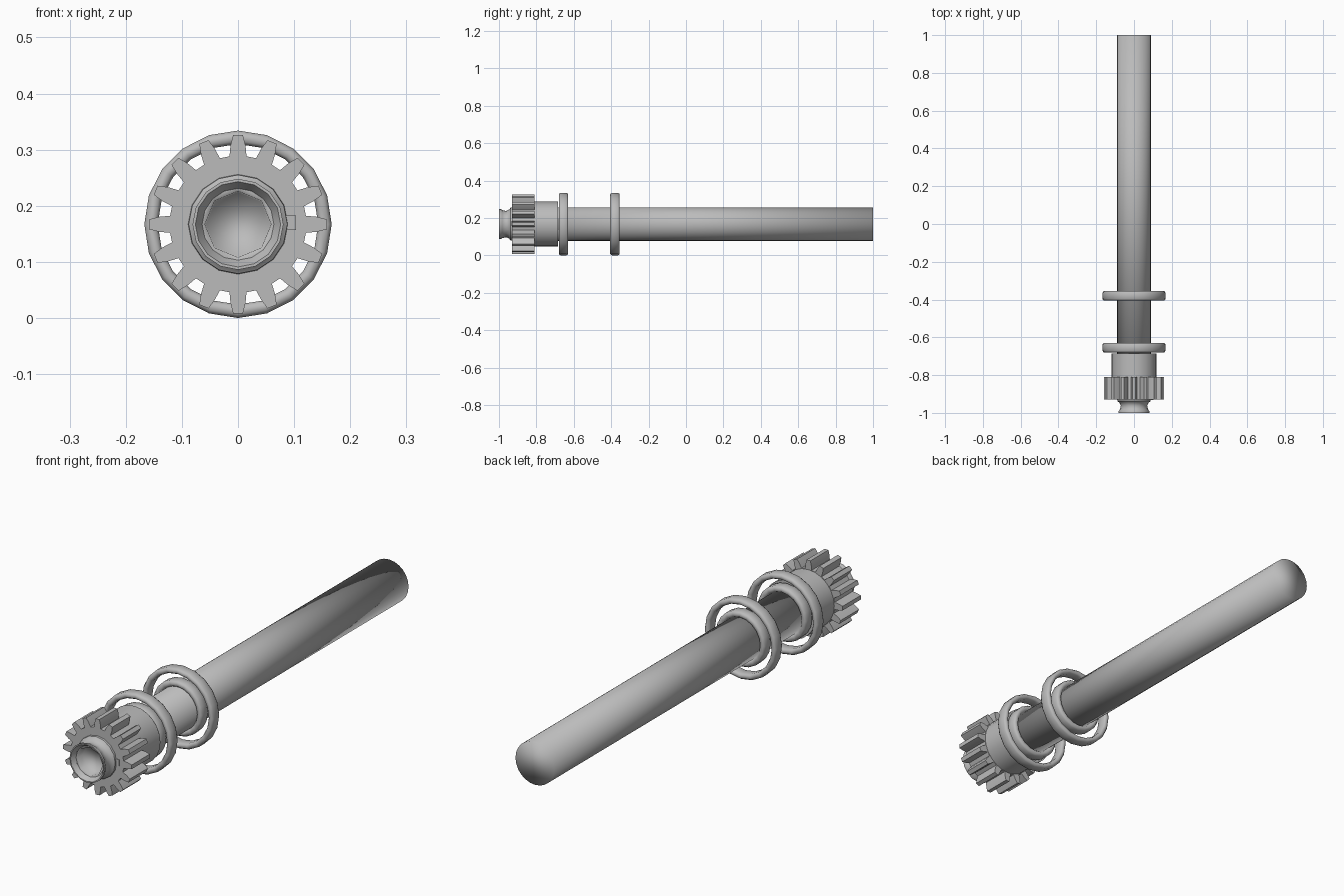
import bpy
import bmesh
from math import sin, cos, pi, radians
from mathutils import Vector

if "Cube" in bpy.data.objects:
    bpy.data.objects.remove(bpy.data.objects["Cube"])

AXIS_Z = 0.167

steel = bpy.data.materials.new("grey steel")
steel.use_nodes = True
steel.diffuse_color = (0.5, 0.5, 0.5, 1)
steel.node_tree.nodes["Principled BSDF"].inputs["Base Color"].default_value = (0.5, 0.5, 0.5, 1)


def finish(bm, name, angle=40):
    bmesh.ops.recalc_face_normals(bm, faces=bm.faces)
    mesh = bpy.data.meshes.new(name)
    bm.to_mesh(mesh)
    bm.free()
    mesh.materials.append(steel)
    ob = bpy.data.objects.new(name, mesh)
    bpy.context.collection.objects.link(ob)
    bpy.ops.object.select_all(action="DESELECT")
    ob.select_set(True)
    bpy.context.view_layer.objects.active = ob
    bpy.ops.object.shade_smooth_by_angle(angle=radians(angle))
    return ob


def point(y, r, a):
    return Vector((r * sin(a), y, AXIS_Z + r * cos(a)))


def lathe(name, profile, sides, loop=False, caps=(), angle=40):
    """Turn (y, radius) points about the long axis."""
    bm = bmesh.new()
    rings = [[bm.verts.new(point(y, r, 2 * pi * i / sides)) for i in range(sides)]
             for y, r in profile]
    pairs = list(zip(rings, rings[1:])) + ([(rings[-1], rings[0])] if loop else [])
    for a, b in pairs:
        for i in range(sides):
            j = (i + 1) % sides
            bm.faces.new((a[i], a[j], b[j], b[i]))
    for c in caps:
        bm.faces.new(rings[c])
    return finish(bm, name, angle)


# Long shaft, with its far end shaded as a soft cap
lathe("shaft", [(-0.75, 0.09), (1, 0.09)], 24, caps=(0, -1), angle=180)

# Gear wheel
TEETH = 16
bm = bmesh.new()
outline = []
for t in range(TEETH):
    for half, r in ((-0.125, 0.122), (-0.095, 0.141), (-0.055, 0.159),
                    (0.055, 0.159), (0.095, 0.141), (0.125, 0.122)):
        outline.append(bm.verts.new(point(-0.93, r, 2 * pi * t / TEETH + half)))
face = bm.faces.new(outline)
back = bmesh.ops.extrude_face_region(bm, geom=[face])
bmesh.ops.translate(bm, vec=(0, 0.12, 0),
                    verts=[v for v in back["geom"] if isinstance(v, bmesh.types.BMVert)])
finish(bm, "gear")

# Hub behind the gear
lathe("gear_hub", [(-0.82, 0.12), (-0.685, 0.12)], 24, caps=(0, -1))

# Waisted nose with a flared mouth
lathe("nose", [(-0.92, 0.09), (-0.938, 0.088), (-0.945, 0.078), (-0.962, 0.07),
               (-0.982, 0.075), (-0.99, 0.081), (-1, 0.081), (-1, 0.076),
               (-0.98, 0.064)], 16)

# Eight-sided socket in the nose
lathe("socket", [(-0.98, 0.069), (-0.98, 0.059), (-0.945, 0.057)], 8,
      caps=(-1,), angle=100)

# Small key beside the nose
bm = bmesh.new()
bmesh.ops.create_cube(bm, size=1)
bmesh.ops.scale(bm, vec=(0.018, 0.03, 0.026), verts=bm.verts)
bmesh.ops.translate(bm, vec=(0.094, -0.918, AXIS_Z + 0.003), verts=bm.verts)
finish(bm, "key")


# Two bearings, each an outer and an inner race
def race(name, y, inner, outer):
    mid, h, w = (inner + outer) / 2, (outer - inner) / 2, 0.025
    section = [(y + w * sy, mid + h * sr) for sy, sr in
               ((-1, -0.5), (-1, 0.5), (-0.65, 1), (0.65, 1),
                (1, 0.5), (1, -0.5), (0.65, -1), (-0.65, -1))]
    lathe(name, section, 20, loop=True, angle=70)


for label, y in (("front", -0.655), ("rear", -0.38)):
    race(label + "_outer_race", y, 0.143, 0.167)
    race(label + "_inner_race", y, 0.089, 0.115)
